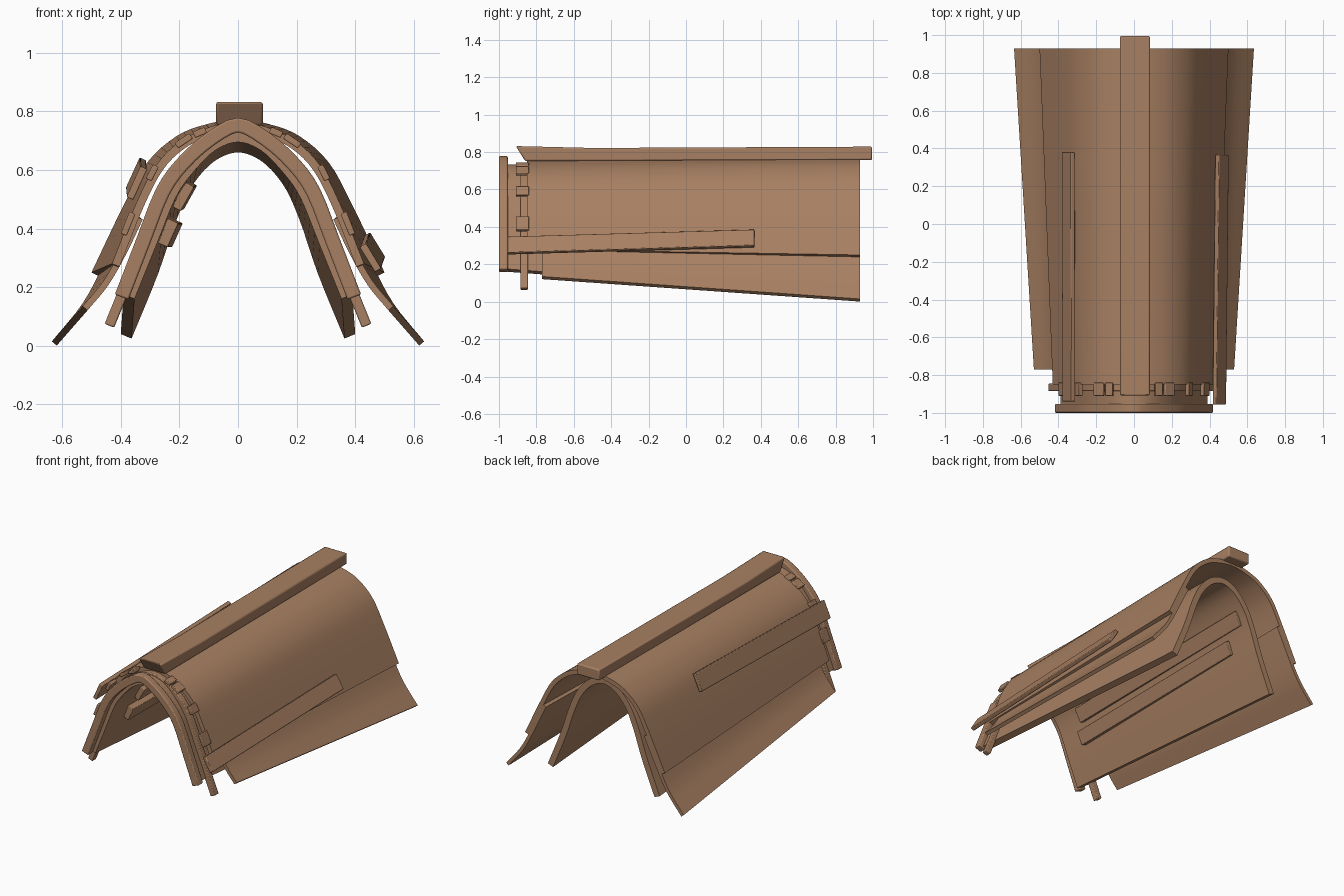
import bpy, bmesh
from mathutils import Vector

if "Cube" in bpy.data.objects:
    bpy.data.objects.remove(bpy.data.objects["Cube"])

wood = bpy.data.materials.new("warm_brown")
wood.diffuse_color = (0.39, 0.215, 0.122, 1)
wood.use_nodes = True
wood.node_tree.nodes["Principled BSDF"].inputs["Base Color"].default_value = wood.diffuse_color


def finish(name, bm, bevel=0.0):
    bmesh.ops.recalc_face_normals(bm, faces=bm.faces)
    me = bpy.data.meshes.new(name)
    bm.to_mesh(me)
    bm.free()
    ob = bpy.data.objects.new(name, me)
    bpy.context.collection.objects.link(ob)
    me.materials.append(wood)
    bpy.context.view_layer.objects.active = ob
    ob.select_set(True)
    if bevel:
        m = ob.modifiers.new("bevel", 'BEVEL')
        m.width, m.segments = bevel, 2
    bpy.ops.object.shade_smooth_by_angle(angle=0.6)
    ob.select_set(False)
    return ob


def smooth_path(pts, steps):
    """Catmull-Rom through (x, z) points"""
    p = [Vector(q) for q in pts]
    p = [2 * p[0] - p[1]] + p + [2 * p[-1] - p[-2]]
    out = []
    for a, b, c, d in zip(p, p[1:], p[2:], p[3:]):
        for i in range(steps):
            t = i / steps
            out.append(0.5 * (2 * b + (c - a) * t + (2 * a - 5 * b + 4 * c - d) * t * t
                              + (3 * b - a - 3 * c + d) * t ** 3))
    return out + [p[-2]]


def ring(pts, steps, thick):
    """Closed section: outer line, then the line offset inward"""
    o = smooth_path(pts, steps)
    inner = []
    for i, q in enumerate(o):
        t = (o[min(i + 1, len(o) - 1)] - o[max(i - 1, 0)]).normalized()
        inner.append(q + Vector((t.y, -t.x)) * thick)
    return o + inner[::-1]


def loft(name, front, back, y0, y1, thick, steps=4, bevel=0.0):
    bm = bmesh.new()
    rings = []
    for pts, y in ((front, y0), (back, y1)):
        rings.append([bm.verts.new((q.x, y, q.y)) for q in ring(pts, steps, thick)])
    a, b = rings
    n = len(a)
    for i in range(n):
        j = (i + 1) % n
        bm.faces.new((a[i], a[j], b[j], b[i]))
    for r in rings:                      # end caps as strips
        for i in range(n // 2 - 1):
            bm.faces.new((r[i], r[i + 1], r[n - 2 - i], r[n - 1 - i]))
    return finish(name, bm, bevel)


def vault(half):
    """Full arch from its right half, listed apex first; runs left to right"""
    return [(-x, z) for x, z in half[:0:-1]] + half


def plank(name, a, b, slope, width, thick):
    """Board between two centres, its width along a slope in the xz plane"""
    u = Vector((slope[0], 0, slope[1])).normalized()
    n = Vector((u.z, 0, -u.x))
    bm = bmesh.new()
    rings = [[bm.verts.new(Vector(c) + u * s * width / 2 + n * t * thick / 2)
              for s, t in ((-1, -1), (1, -1), (1, 1), (-1, 1))] for c in (a, b)]
    for i in range(4):
        j = (i + 1) % 4
        bm.faces.new((rings[0][i], rings[0][j], rings[1][j], rings[1][i]))
    for r in rings:
        bm.faces.new(r)
    finish(name, bm, 0.004)


# main vaulted roof
roof_front = [(0, .765), (.1, .745), (.2, .695), (.28, .615), (.35, .48), (.43, .28)]
roof_back = [(0, .772), (.11, .755), (.21, .715), (.31, .625), (.39, .48), (.50, .25)]
loft("roof_shell", vault(roof_front), vault(roof_back), -.85, .93, .028)

# flared lower skirts, one each side
skirt_front = [(.345, .44), (.40, .325), (.46, .22), (.53, .135)]
skirt_back = [(.37, .46), (.455, .285), (.53, .145), (.635, .015)]
for side, s in (("right", 1), ("left", -1)):
    f = [(s * x, z) for x, z in skirt_front][::s]
    b = [(s * x, z) for x, z in skirt_back][::s]
    loft(side + "_skirt", f, b, -.77, .93, .022)

# inner lining, sinking toward the back
lining_front = [(0, .735), (.1, .70), (.19, .61), (.25, .52), (.315, .36), (.39, .175)]
lining_back = [(0, .70), (.1, .665), (.185, .575), (.245, .45), (.31, .26), (.40, .04)]
loft("inner_lining", vault(lining_front), vault(lining_back), -.955, .84, .04)

# front arch and the rib behind it
arch = [(0, .778), (.11, .725), (.21, .635), (.28, .535), (.345, .37), (.42, .175)]
loft("front_arch", vault(arch), vault(arch), -1.0, -.953, .05, 3, .006)
rib = [(0, .745), (.1, .715), (.21, .635), (.285, .51), (.36, .31), (.455, .075)]
loft("front_rib", vault(rib), vault(rib), -.885, -.845, .035, 3, .005)

# small tabs on the front edge of the roof
for i, (x0, z0, x1, z1) in enumerate([(.11, .742, .15, .725), (.16, .722, .21, .688),
                                      (.28, .62, .305, .572), (.36, .46, .39, .385)]):
    for side, s in (("right", 1), ("left", -1)):
        c = (s * (x0 + x1) / 2, (z0 + z1) / 2)
        w = ((x1 - x0) ** 2 + (z1 - z0) ** 2) ** .5
        plank(f"{side}_tab_{i}", (c[0], -.91, c[1] - .006), (c[0], -.84, c[1] - .006),
              (s * (x1 - x0), z1 - z0), w, .022)

# ridge beam with a slanted front end
bm = bmesh.new()
side_profile = [(-.91, .832), (-.5, .822), (.995, .829), (.995, .757), (-.86, .752)]
face = bm.faces.new([bm.verts.new((-.075, y, z)) for y, z in side_profile])
ext = bmesh.ops.extrude_face_region(bm, geom=[face])
bmesh.ops.translate(bm, vec=(.16, 0, 0),
                    verts=[v for v in ext["geom"] if isinstance(v, bmesh.types.BMVert)])
finish("ridge_beam", bm, .008)

# loose boards outside and inside
plank("right_outer_board", (.452, -.955, .30), (.466, .365, .338), (.055, -.09), .10, .025)
plank("left_outer_board", (-.345, -.94, .555), (-.348, .38, .585), (-.05, -.11), .115, .025)
plank("upper_inner_board", (-.19, -.74, .51), (-.18, .78, .515), (-.05, -.09), .095, .04)
plank("lower_inner_board", (-.24, -.78, .385), (-.225, .64, .385), (-.04, -.09), .09, .04)
